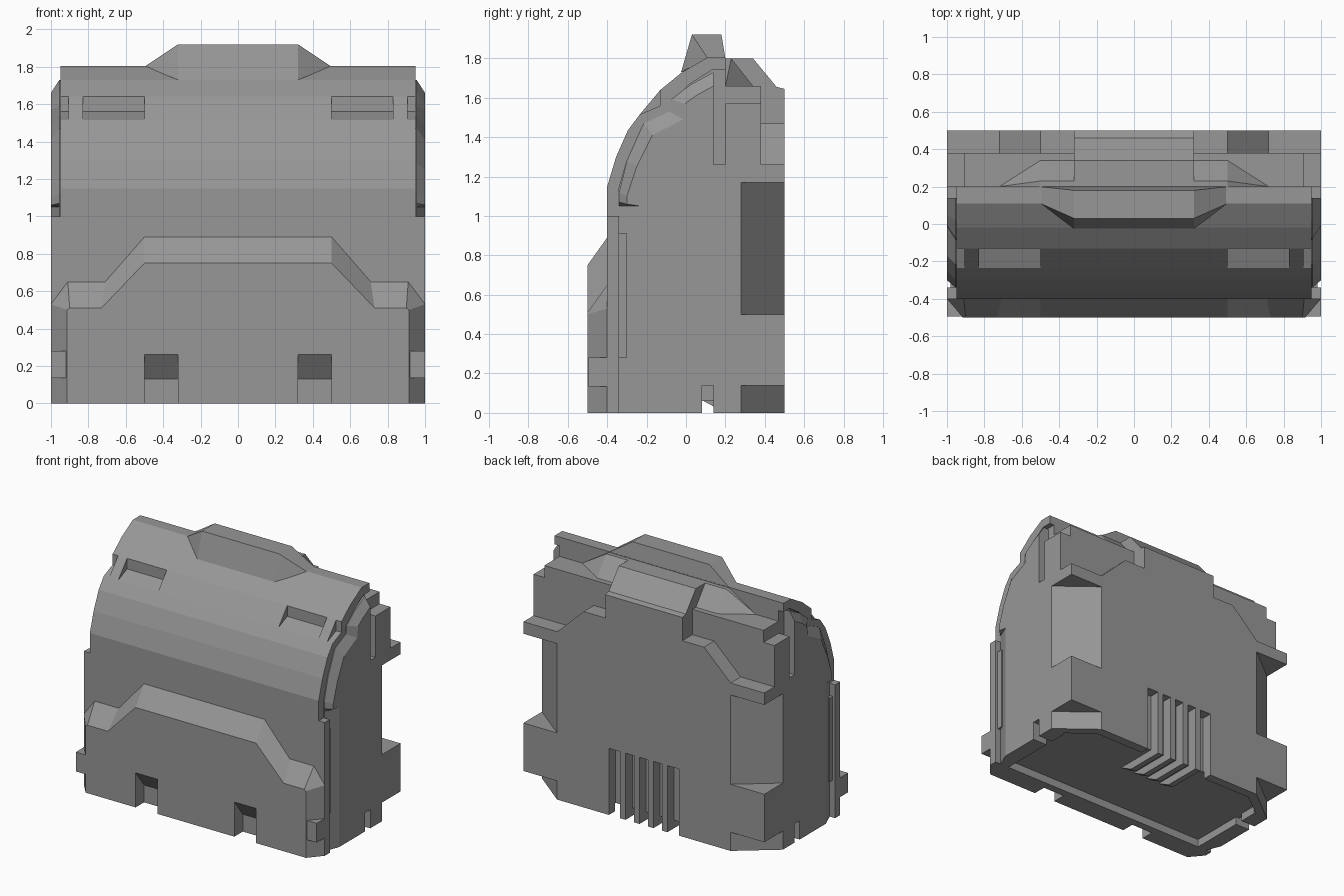
import bpy, bmesh

if "Cube" in bpy.data.objects:
    bpy.data.objects.remove(bpy.data.objects["Cube"])

grey = bpy.data.materials.new("dark_grey")
grey.diffuse_color = (.31, .31, .31, 1)
grey.use_nodes = True
grey.node_tree.nodes["Principled BSDF"].inputs["Base Color"].default_value = grey.diffuse_color


def finish(name, bm):
    bmesh.ops.recalc_face_normals(bm, faces=bm.faces)
    mesh = bpy.data.meshes.new(name)
    bm.to_mesh(mesh)
    bm.free()
    mesh.materials.append(grey)
    bpy.context.collection.objects.link(bpy.data.objects.new(name, mesh))


def loft(name, axis, sections):
    """Closed solid through (position, 2D outline) sections along an axis."""
    bm = bmesh.new()
    rings = []
    for p, outline in sections:
        ring = []
        for a, b in outline:
            co = {'x': (p, a, b), 'y': (a, p, b), 'z': (a, b, p)}[axis]
            ring.append(bm.verts.new(co))
        rings.append(ring)
    for r, s in zip(rings, rings[1:]):
        for i in range(len(r)):
            j = (i + 1) % len(r)
            bm.faces.new((r[i], r[j], s[j], s[i]))
    caps = [bm.faces.new(rings[0]), bm.faces.new(rings[-1])]
    bm.normal_update()
    bmesh.ops.triangulate(bm, faces=caps, ngon_method='EAR_CLIP')
    finish(name, bm)


def prism(name, axis, lo, hi, outline):
    loft(name, axis, [(lo, outline), (hi, outline)])


def hull(name, points):
    bm = bmesh.new()
    for p in points:
        bm.verts.new(p)
    bmesh.ops.convex_hull(bm, input=bm.verts)
    finish(name, bm)


def box(name, x0, x1, y0, y1, z0, z1):
    prism(name, 'z', z0, z1, [(x0, y0), (x1, y0), (x1, y1), (x0, y1)])


def sym(half):
    """Complete a half outline by mirroring it across x = 0."""
    return half + [(-a, b) for a, b in reversed(half)]


# Inner core, raised from the ground to leave the hollow underside
inner = [(-.34, 1.14), (-.3, 1.28), (-.24, 1.4), (-.19, 1.47), (-.08, 1.51),
         (-.07, 1.58), (.02, 1.67), (.13, 1.74), (.2, 1.74)]
prism("core", 'x', -.91, .91, [(-.34, .06)] + inner +
      [(.2, 1.66), (.38, 1.66), (.38, 1.26), (.28, 1.26), (.28, .06)])

# Curved front shell, stepped in where the windows are
outer_low = [(-.4, 1.0), (-.4, 1.15), (-.355, 1.3), (-.295, 1.435), (-.235, 1.515)]
outer_top = [(-.13, 1.64), (-.02, 1.73), (.11, 1.805), (.2, 1.805)]
lining = inner[::-1] + [(-.34, 1.0)]
whole = outer_low + outer_top + lining
notched = outer_low + [(-.13, 1.56)] + outer_top + lining
prism("shell_middle", 'x', -.5, .5, whole)
for s, side in ((1, "right"), (-1, "left")):
    prism(f"shell_window_{side}", 'x', s * .5, s * .83, notched)
    prism(f"shell_web_{side}", 'x', s * .83, s * .905, whole)
    prism(f"shell_end_{side}", 'x', s * .905, s * .95, notched)

# Flat front plate and armoured skirt with two sloped notches
box("front_plate", -1, 1, -.4, -.34, 0, 1.0)
skirt_back = [(.32, 0), (.32, .13), (.5, .13), (.5, 0), (1, 0), (1, .53),
              (.91, .65), (.71, .65), (.5, .89)]
skirt_front = [(.32, 0), (.32, .26), (.5, .26), (.5, 0), (.915, 0), (.915, .5),
               (.9, .51), (.73, .51), (.5, .75)]
loft("front_skirt", 'y', [(-.4, sym(skirt_back)), (-.5, sym(skirt_front))])

# Side panels with bevelled front edge and a foot slot
foot = [(.08, 0), (.08, .14), (.14, .14), (.14, 0), (.28, 0), (.28, 1.26)]
panel_in = [(-.34, 0)] + foot + [(.14, 1.26), (.14, 1.73), (.02, 1.665),
            (-.075, 1.59), (-.085, 1.53), (-.215, 1.47), (-.3, 1.28),
            (-.34, 1.12), (-.34, 1.07), (-.34, 1.05)]
panel_out = [(-.23, 0)] + foot + [(.14, 1.26), (.14, 1.66), (.05, 1.61),
             (-.005, 1.57), (-.015, 1.49), (-.17, 1.41), (-.25, 1.25),
             (-.3, 1.1), (-.3, 1.06), (-.23, 1.05)]
for s, side in ((1, "right"), (-1, "left")):
    loft(f"side_panel_{side}", 'x', [(s * .88, panel_in), (s * .955, panel_in),
                                     (s * 1, panel_out)])
    box(f"side_strip_{side}", s * .88, s * .98, -.345, -.3, .28, .91)
    box(f"skirt_clip_{side}", s * .9, s * 1, -.495, -.4, .135, .28)
    # Underside rim at the back corner
    prism(f"back_rim_{side}", 'z', 0, .06, [(s * a, b) for a, b in (
        (.29, .5), (.72, .5), (1, .28), (.9, .28), (.7, .43), (.29, .43))])
    # Sloped shoulder beside the rear hump
    hull(f"hump_shoulder_{side}", [(s * a, b, c) for a, b, c in (
        (.72, .2, 1.66), (.5, .34, 1.66), (.3, .34, 1.66), (.3, .2, 1.66),
        (.5, .23, 1.8), (.3, .23, 1.8), (.5, .2, 1.8), (.3, .2, 1.8))])

# Back housing in layers: cut corners alternate with square flanges
vent = [(.29, .42), (.29, .5)]
cut, square = [(.72, .5), (1, .28)], [(1, .5), (1, .28)]
for name, z0, z1, half in (("back_foot", .06, .14, vent + cut),
                           ("back_lower_flange", .14, .5, vent + square),
                           ("back_middle", .5, 1.17, cut),
                           ("back_upper_flange", 1.17, 1.26, square)):
    prism(name, 'z', z0, z1, sym(half))
prism("back_ledge", 'y', .38, .5, sym([(.72, 1.26), (.5, 1.47)]))
box("rear_shoulder_block", -1, 1, .2, .38, 1.26, 1.57)

# Rear hump
prism("rear_hump", 'x', -.32, .32, [(.2, 1.4), (.2, 1.8), (.34, 1.8),
                                    (.46, 1.655), (.5, 1.645), (.5, 1.4)])

# Top fin with sloped ends
hull("top_fin", [(s * a, b, c) for s in (1, -1) for a, b, c in (
    (.32, -.025, 1.73), (.32, .03, 1.92), (.32, .18, 1.92), (.5, .11, 1.8),
    (.5, .2, 1.8), (.32, .2, 1.7))])

# Vent ribs that wrap under the body as wedges
for i in range(4):
    x = -.174 + i * .116
    prism(f"vent_rib_{i + 1}", 'x', x - .022, x + .022,
          [(.08, .065), (.2, 0), (.5, 0), (.5, .5), (.41, .5), (.41, .065)])
